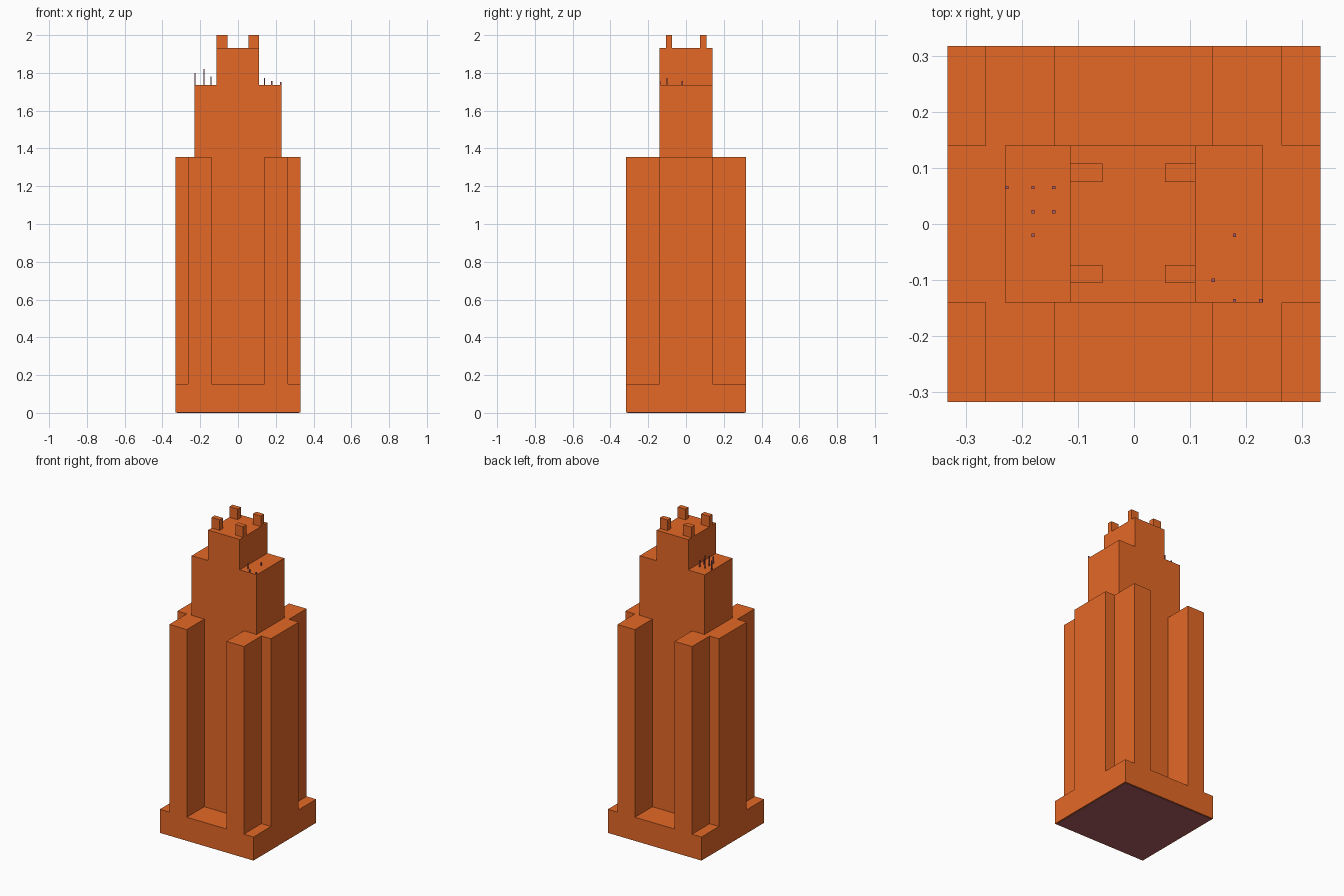
import bpy

cube = bpy.data.objects.get("Cube")
if cube:
    bpy.data.objects.remove(cube, do_unlink=True)


def material(name, rgb):
    mat = bpy.data.materials.new(name)
    mat.use_nodes = True
    color = (*rgb, 1.0)
    mat.diffuse_color = color
    mat.node_tree.nodes["Principled BSDF"].inputs["Base Color"].default_value = color
    return mat


ORANGE = material("bright_orange", (0.78, 0.138, 0.02))
ROSE = material("dusky_rose", (0.42, 0.11, 0.13))


def box(name, x, y, z, mat=ORANGE):
    """Box spanning the given (low, high) ranges."""
    spans = (x, y, z)
    bpy.ops.mesh.primitive_cube_add(size=1, location=[(a + b) / 2 for a, b in spans])
    obj = bpy.context.object
    obj.name = name
    obj.scale = [b - a for a, b in spans]
    bpy.ops.object.transform_apply(location=False, rotation=False, scale=True)
    obj.data.materials.append(mat)
    return obj


HALF_X, HALF_Y, CORE_X, CORE_Y = 0.332, 0.317, 0.23, 0.14
BASE_TOP, WING_TOP, CORE_TOP, CROWN_TOP = 0.153, 1.355, 1.737, 1.932
RIM = 0.008

# Base slab with a thin coloured plate underneath
box("base", (-HALF_X, HALF_X), (-HALF_Y, HALF_Y), (0.002, BASE_TOP))
box("base_underside", (-HALF_X + RIM, HALF_X - RIM),
    (-HALF_Y + RIM, HALF_Y - RIM), (0, 0.004), ROSE)

# Central shaft, crown and the wide shoulders
box("tower_core", (-CORE_X, CORE_X), (-CORE_Y, CORE_Y), (BASE_TOP, CORE_TOP))
box("crown", (-0.114, 0.11), (-CORE_Y, CORE_Y), (CORE_TOP, CROWN_TOP))
for side, x in (("right", (-HALF_X, -CORE_X)), ("left", (CORE_X, HALF_X))):
    box(side + "_shoulder", x, (-CORE_Y, CORE_Y), (BASE_TOP, WING_TOP))

# Front and back wings
for side, x in (("right", (-0.265, -0.141)), ("left", (0.14, 0.264))):
    for end, y in (("front", (-HALF_Y, -CORE_Y)), ("back", (CORE_Y, HALF_Y))):
        box(f"{end}_{side}_wing", x, y, (BASE_TOP, WING_TOP))

# Crown turrets
for side, x in (("right", (-0.114, -0.056)), ("left", (0.055, 0.11))):
    for end, y in (("front", (-0.105, -0.073)), ("back", (0.075, 0.108))):
        box(f"{end}_{side}_turret", x, y, (CROWN_TOP, 2.0))

# Thin antennas on the two terraces: x, y, top
antennas = [
    (-0.227, 0.065, 1.80), (-0.18, 0.065, 1.82), (-0.18, 0.022, 1.80),
    (-0.18, -0.02, 1.78), (-0.143, 0.065, 1.78), (-0.143, 0.022, 1.77),
    (0.141, -0.10, 1.772), (0.179, -0.02, 1.758),
    (0.179, -0.137, 1.758), (0.226, -0.137, 1.752),
]
R = 0.003
for i, (x, y, top) in enumerate(antennas, 1):
    box(f"antenna_{i}", (x - R, x + R), (y - R, y + R), (CORE_TOP, top), ROSE)
